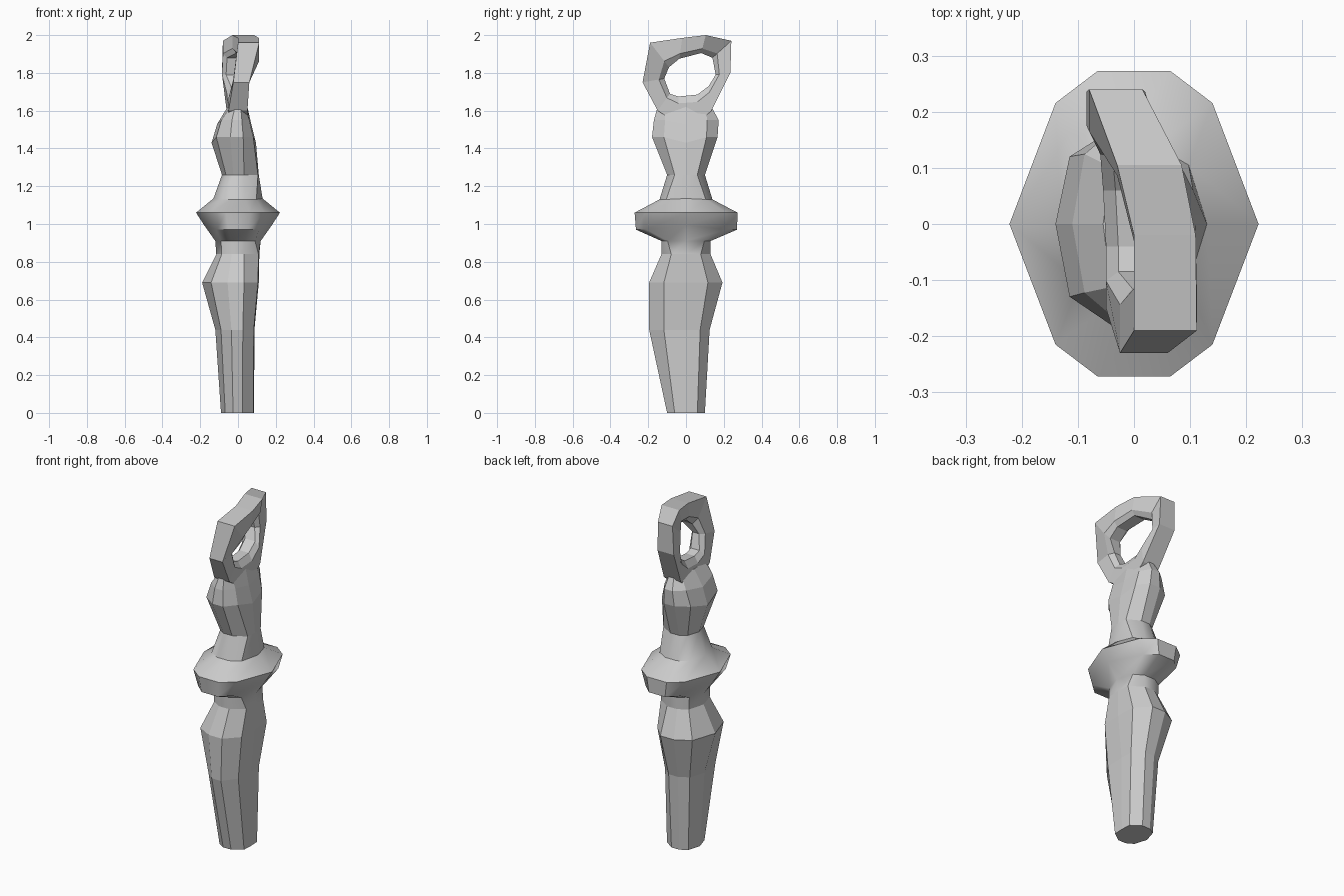
import bpy, bmesh

if "Cube" in bpy.data.objects:
    bpy.data.objects.remove(bpy.data.objects["Cube"])


def finish(bm, name, smooth_angle=None):
    bmesh.ops.recalc_face_normals(bm, faces=bm.faces)
    mesh = bpy.data.meshes.new(name)
    bm.to_mesh(mesh)
    bm.free()
    ob = bpy.data.objects.new(name, mesh)
    bpy.context.collection.objects.link(ob)
    if smooth_angle:
        bpy.context.view_layer.objects.active = ob
        ob.select_set(True)
        bpy.ops.object.shade_smooth_by_angle(angle=smooth_angle)
        ob.select_set(False)
    return ob


def bridge(bm, a, b):
    n = len(a)
    for i in range(n):
        j = (i + 1) % n
        bm.faces.new((a[i], a[j], b[j], b[i]))


def section(x0, x1, y0, y1, left, right, z):
    """Ten-sided section from its extents and left/right corner ratios."""
    (lx, ly), (rx, ry) = left, right
    return [(x1, 0, z), (x1 * rx, y1 * ry, z), (x1 * .29, y1, z),
            (x0 * .29, y1, z), (x0 * lx, y1 * ly, z), (x0, 0, z),
            (x0 * lx, y0 * ly, z), (x0 * .29, y0, z),
            (x1 * .29, y0, z), (x1 * rx, y0 * ry, z)]


def loft(name, rows, smooth_angle=None):
    bm = bmesh.new()
    rings = []
    for z, tip, *args in rows:
        pts = section(*args, z)
        # the two side points may sit a little higher or lower
        rings.append([bm.verts.new((x, y, h + (tip if y == 0 else 0)))
                      for x, y, h in pts])
    for a, b in zip(rings, rings[1:]):
        bridge(bm, a, b)
    bm.faces.new(rings[0])
    bm.faces.new(rings[-1])
    return finish(bm, name, smooth_angle)


ROUND = (.63, .79)
SOFT = (.75, .75)
FLAT = (.96, .6)

# tapered lower shaft, flatter on its right side
loft("lower_shaft", [
    (0, 0, -.09, .085, -.10, .10, SOFT, FLAT),
    (.44, 0, -.12, .087, -.195, .125, SOFT, FLAT),
    (.69, 0, -.19, .11, -.195, .193, SOFT, FLAT),
    (.84, 0, -.115, .113, -.13, .13, SOFT, FLAT)])

# flared collar in the middle
loft("collar", [
    (.84, 0, -.115, .113, -.13, .13, SOFT, FLAT),
    (.91, 0, -.12, .12, -.13, .13, SOFT, SOFT),
    (.97, .025, -.18, .18, -.265, .27, ROUND, ROUND),
    (1.06, 0, -.222, .222, -.272, .273, ROUND, ROUND),
    (1.13, .005, -.13, .13, -.14, .14, SOFT, SOFT),
    (1.26, 0, -.085, .11, -.10, .10, SOFT, FLAT)], .7)

# neck with its uneven shoulder
loft("neck", [
    (1.26, 0, -.085, .11, -.10, .10, SOFT, FLAT),
    (1.46, -.03, -.14, .095, -.18, .167, (.82, .72), (.85, .65)),
    (1.55, -.02, -.11, .07, -.17, .173, (.8, .72), (.85, .65)),
    (1.62, 0, -.055, .05, -.15, .135, SOFT, SOFT)])

# twisted loop: outer y,z, hole y,z, then left and right x
stations = [
    (-.15, 1.60, -.085, 1.69, -.05, .05),
    (-.23, 1.75, -.115, 1.77, -.025, .06),
    (-.19, 1.96, -.09, 1.83, 0, .112),
    (-.02, 1.985, -.035, 1.875, 0, .11),
    (.105, 2.0, .08, 1.905, -.03, .085),
    (.24, 1.97, .14, 1.88, -.08, .015),
    (.235, 1.80, .157, 1.79, -.085, .02),
    (.135, 1.60, .12, 1.73, -.06, .05),
    (.06, 1.53, .06, 1.685, -.055, .05),
    (-.04, 1.53, -.04, 1.675, -.05, .05)]
bm = bmesh.new()
loops = []
for oy, oz, iy, iz, xl, xr in stations:
    fy, fz = iy + (oy - iy) * .25, iz + (oz - iz) * .25
    # hole follows a milder twist and has a bevelled rim
    loops.append([bm.verts.new(p) for p in (
        (xl, oy, oz), (xr, oy, oz), (xr, fy, fz),
        (xr - .022, iy, iz), (xl + .022, iy, iz), (xl, fy, fz))])
for k, ring in enumerate(loops):
    bridge(bm, ring, loops[(k + 1) % len(loops)])
finish(bm, "top_loop")
